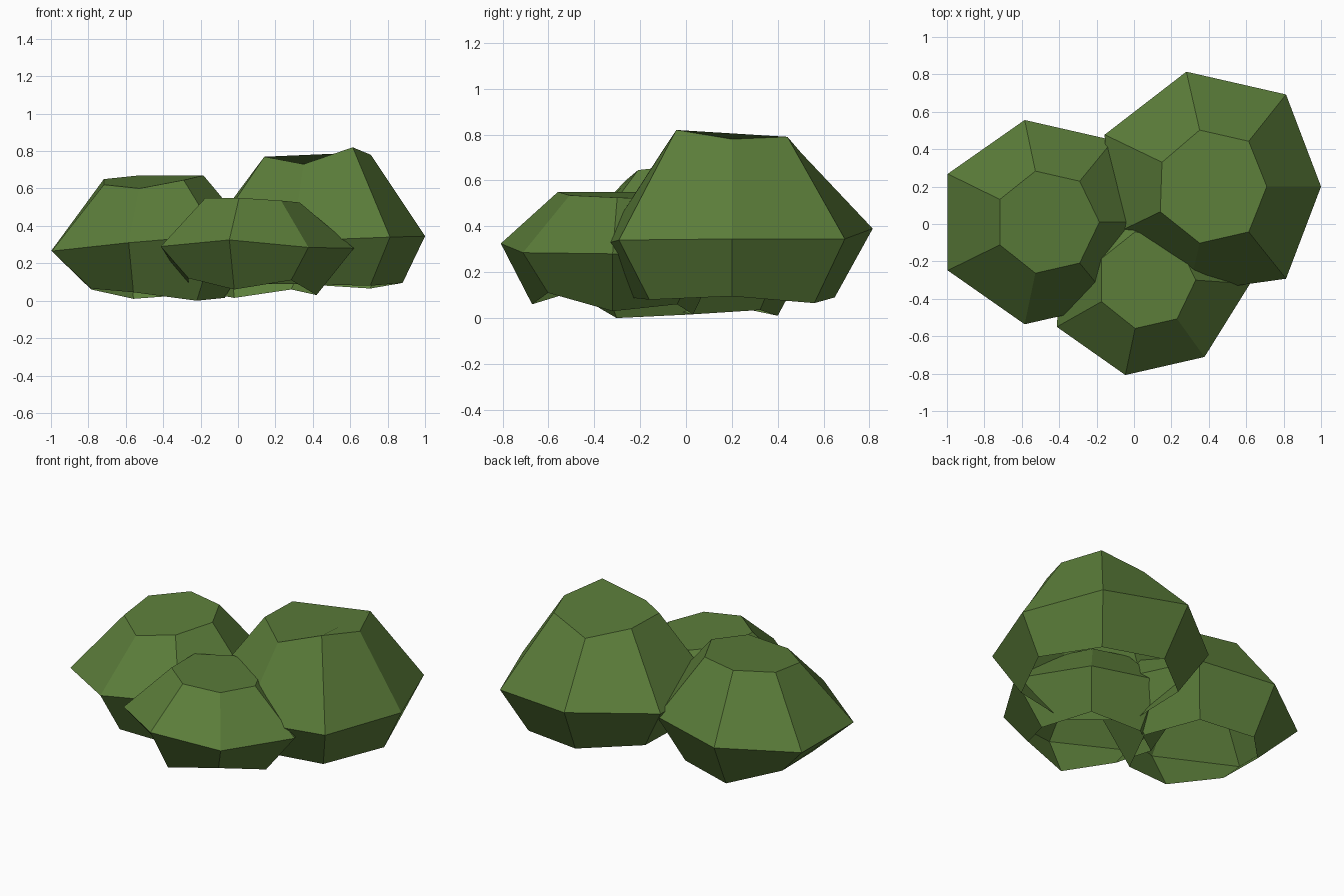
import bpy, bmesh, math

cube = bpy.data.objects.get("Cube")
if cube:
    bpy.data.objects.remove(cube, do_unlink=True)

SIDES = 7

green = bpy.data.materials.new("leaf_green")
green.use_nodes = True
colour = (0.105, 0.205, 0.042, 1)
green.diffuse_color = colour
bsdf = green.node_tree.nodes["Principled BSDF"]
bsdf.inputs["Base Color"].default_value = colour
bsdf.inputs["Roughness"].default_value = 0.9


def bush(name, rings):
    """Faceted hollow clump, open below: rings of (x, y, radius, heights, bulges)."""
    bm = bmesh.new()
    loops = []
    for x, y, radius, heights, bulges in rings:
        loop = []
        for i, z in enumerate(heights):
            a = math.tau * i / SIDES
            r = radius + bulges.get(i, 0)
            loop.append(bm.verts.new((x + r * math.cos(a),
                                      y + r * math.sin(a), z)))
        loops.append(loop)
    # side panels
    for low, high in zip(loops, loops[1:]):
        for i in range(SIDES):
            j = (i + 1) % SIDES
            bm.faces.new((low[i], low[j], high[j], high[i]))
    # top cap
    bm.faces.new(loops[-1])
    mesh = bpy.data.meshes.new(name)
    bm.to_mesh(mesh)
    bm.free()
    mesh.materials.append(green)
    obj = bpy.data.objects.new(name, mesh)
    bpy.context.collection.objects.link(obj)
    bpy.ops.object.select_all(action="DESELECT")
    obj.select_set(True)
    bpy.context.view_layer.objects.active = obj
    bpy.ops.object.shade_smooth_by_angle(angle=math.radians(30))


# tall bush at the back left
bush("large_bush", [
    (0.42, 0.20, 0.46, (0.095, 0.065, 0.09, 0.10, 0.09, 0.09, 0.08), {}),
    (0.42, 0.20, 0.63, (0.345, 0.345, 0.39, 0.37, 0.34, 0.32, 0.34),
     {0: -0.05, 3: 0.01, 5: -0.05}),
    (0.42, 0.20, 0.31, (0.78, 0.79, 0.72, 0.77, 0.77, 0.73, 0.82),
     {0: -0.02, 3: -0.01}),
])

# medium bush on the right
bush("medium_bush", [
    (-0.47, 0.01, 0.40, (0.015, 0.035, 0.01, 0.06, 0.065, 0.045, 0.0),
     {3: -0.05, 4: -0.05}),
    (-0.46, 0.01, 0.56, (0.33, 0.33, 0.30, 0.27, 0.265, 0.31, 0.35),
     {3: 0.035, 4: 0.035}),
    (-0.465, 0.01, 0.28, (0.67, 0.67, 0.67, 0.65, 0.62, 0.60, 0.645), {}),
])

# small bush at the front
bush("small_bush", [
    (0.06, -0.32, 0.36, (0.03, 0.06, 0.015, 0.06, 0.12, 0.06, 0.11), {}),
    (0.065, -0.32, 0.50, (0.28, 0.28, 0.30, 0.30, 0.29, 0.325, 0.285),
     {0: 0.055, 4: 0.03}),
    (0.065, -0.30, 0.265, (0.525, 0.52, 0.53, 0.55, 0.55, 0.55, 0.535), {}),
])
